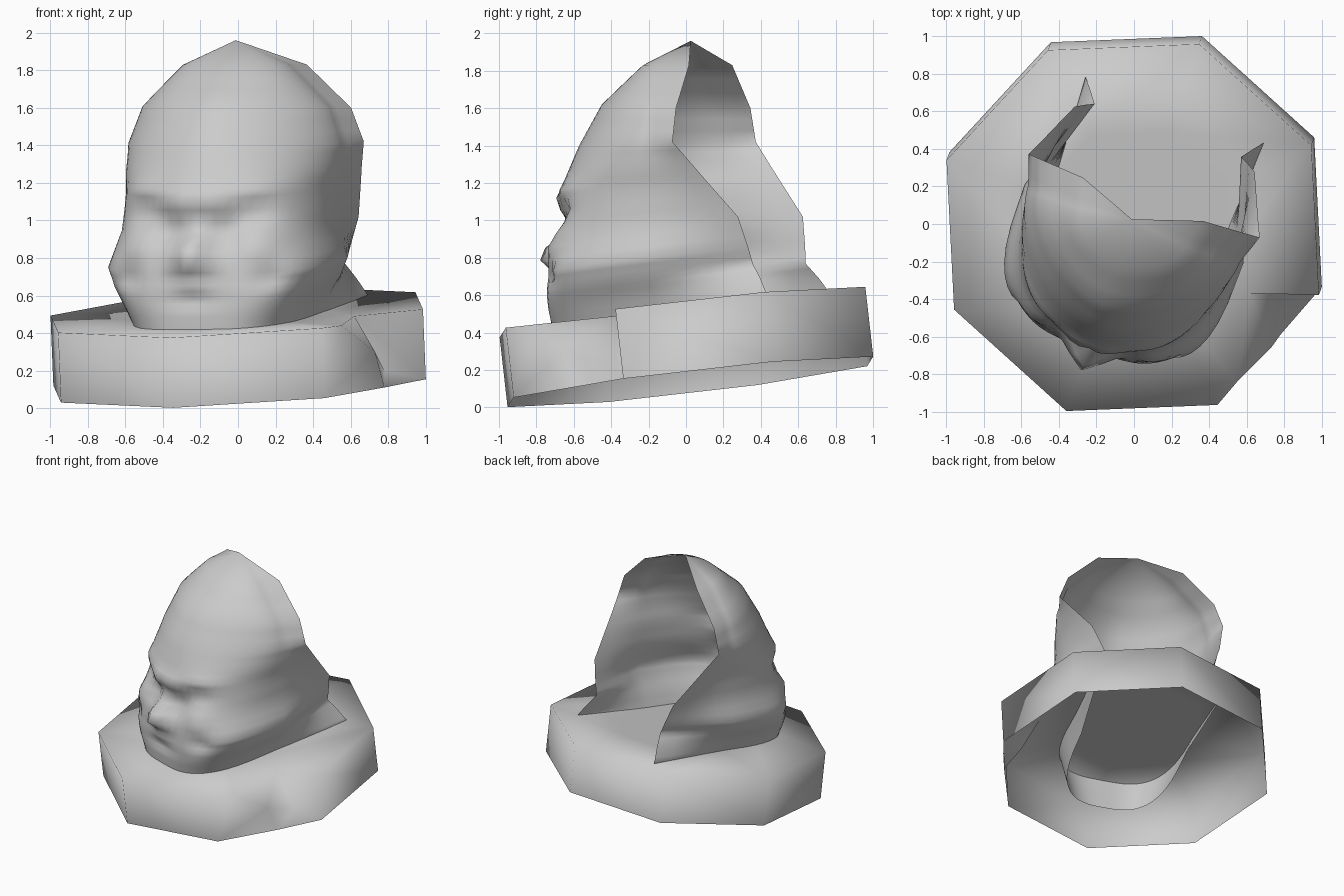
import bpy, bmesh
from math import sin, cos, pi, exp
from mathutils import Vector

if "Cube" in bpy.data.objects:
    bpy.data.objects.remove(bpy.data.objects["Cube"], do_unlink=True)

grey = bpy.data.materials.new("light grey")
grey.use_nodes = True
colour = (0.6, 0.6, 0.6, 1)
grey.diffuse_color = colour
grey.node_tree.nodes["Principled BSDF"].inputs["Base Color"].default_value = colour


def place(side, ahead, z):
    """Turn side/ahead coordinates of the slightly rotated bust into world ones."""
    return Vector((0.94 * side - 0.34 * ahead, -0.34 * side - 0.94 * ahead, z))


def plate_z(ahead):
    return 0.51 - 0.13 * ahead


def finish(bm, name):
    bmesh.ops.recalc_face_normals(bm, faces=bm.faces)
    bm.normal_update()
    foremost = min(bm.faces, key=lambda f: f.calc_center_median().y)
    if foremost.normal.y > 0:
        bmesh.ops.reverse_faces(bm, faces=bm.faces)
    for f in bm.faces:
        f.smooth = True
    mesh = bpy.data.meshes.new(name)
    bm.to_mesh(mesh)
    bm.free()
    mesh.materials.append(grey)
    obj = bpy.data.objects.new(name, mesh)
    bpy.context.collection.objects.link(obj)


# Collar: tilted eight-sided wall, open below, with a closed top plate
bm = bmesh.new()
radius = 1.04
top, base, middle = [], [], []
for k in range(8):
    s, a = 1.015 * radius * sin(k * pi / 4), radius * cos(k * pi / 4)
    top.append(bm.verts.new(place(s, a + 0.02, plate_z(a) + 0.016 * s)))
    base.append(bm.verts.new(place(s, a - 0.025, plate_z(a) - 0.373 + 0.016 * s)))
    middle.append(bm.verts.new(place(s / 2, a / 2, plate_z(a / 2))))
bm.faces.new(middle)

# Caved-in part of the collar beside the jaw
rim = bm.verts.new((0.55, -0.84, 0.44))
ridge = bm.verts.new((0.73, -0.66, 0.3))
foot = bm.verts.new((0.78, -0.59, 0.11))
inner = bm.verts.new((0.62, -0.37, 0.49))
low = bm.verts.new((0.78, -0.38, 0.2))
for face in ((top[1], base[1], foot, ridge, rim), (ridge, foot, low, inner),
             (foot, base[2], low), (rim, ridge, inner),
             (base[2], top[2], inner, low),
             (top[1], rim, inner, middle[2], middle[1]),
             (top[2], top[3], middle[3], middle[2], inner)):
    bm.faces.new(face)
for k in range(8):
    n = (k + 1) % 8
    if k != 1:
        bm.faces.new((top[k], base[k], base[n], top[n]))
    if k not in (1, 2):
        bm.faces.new((top[k], top[n], middle[n], middle[k]))
finish(bm, "collar")

# Head shell levels: front z, back z, back side, back ahead, half width, front, roundness
levels = [
    (0.16, 0.57, 0.50, -0.65, 0.42, 0.66, 0.66),
    (0.41, 0.59, 0.51, -0.65, 0.47, 0.70, 0.64),
    (0.52, 0.69, 0.46, -0.59, 0.52, 0.71, 0.6),
    (0.62, 0.77, 0.415, -0.53, 0.58, 0.71, 0.6),
    (0.72, 0.86, 0.45, -0.515, 0.62, 0.70, 0.6),
    (0.92, 1.02, 0.51, -0.48, 0.57, 0.68, 0.75),
    (1.12, 1.20, 0.575, -0.335, 0.57, 0.68, 0.92),
    (1.24, 1.30, 0.61, -0.255, 0.59, 0.645, 1.0),
    (1.40, 1.42, 0.655, -0.16, 0.60, 0.585, 1.15),
    (1.62, 1.60, 0.585, -0.155, 0.53, 0.46, 1.2),
    (1.83, 1.83, 0.34, -0.14, 0.30, 0.22, 1.0),
]
# Face relief: side, height, spread sideways, spread in height, depth
features = [
    (0, 0.81, 0.08, 0.09, 0.145),     # nose
    (0.11, 0.77, 0.05, 0.05, 0.04),   # nostril wing
    (0, 0.99, 0.10, 0.06, -0.03),     # bridge
    (0.16, 0.95, 0.09, 0.07, -0.07),  # inner eye socket
    (0.30, 1.04, 0.10, 0.06, -0.06),  # outer eye socket
    (0.36, 1.16, 0.15, 0.05, 0.03),   # brow
    (0.06, 1.11, 0.10, 0.06, 0.035),  # frown
    (0.36, 0.86, 0.10, 0.07, 0.03),   # cheek
    (0.40, 0.70, 0.08, 0.06, -0.04),  # fold beside the mouth
    (0, 0.57, 0.14, 0.03, -0.02),     # mouth
    (0, 0.65, 0.10, 0.04, 0.02),      # upper lip
]


def relief(side, z):
    return sum(d * exp(-((abs(side) - fs) / ws) ** 2 - ((z - fz) / wz) ** 2)
               for fs, fz, ws, wz, d in features)


def half_row(level):
    """Points from the middle of the face round to the back edge."""
    zf, zb, back_s, back_a, width, front, power = level
    points = []
    for i in range(17):
        t = (i / 16) ** (1 / power) * pi / 2
        points.append((width * sin(t) ** power, front * max(cos(t), 0) ** power))
    for i in range(1, 5):
        f = i / 4
        points.append((width + (back_s - width) * f, back_a * f))
    row = []
    for s, a in points:
        z = zf + (zb - zf) * (front - a) / (front - back_a)
        row.append((s, a + relief(s, z) * max(0, min(1, a / 0.4)), z))
    return row


bm = bmesh.new()
rows = []
steps = 3
for lower, upper in zip(levels, levels[1:]):
    for j in range(steps):
        rows.append([p + (q - p) * j / steps for p, q in zip(lower, upper)])
rows.append(levels[-1])
grid = []
for level in rows:
    half = half_row(level)
    full = [(-s, a, z) for s, a, z in half[:0:-1]] + half
    grid.append([bm.verts.new(place(*p)) for p in full])
for r, q in zip(grid, grid[1:]):
    for i in range(len(r) - 1):
        bm.faces.new((r[i], r[i + 1], q[i + 1], q[i]))
crown = bm.verts.new(place(-0.02, -0.02, 1.96))
for i in range(len(grid[-1]) - 1):
    bm.faces.new((grid[-1][i], grid[-1][i + 1], crown))
finish(bm, "head_shell")
